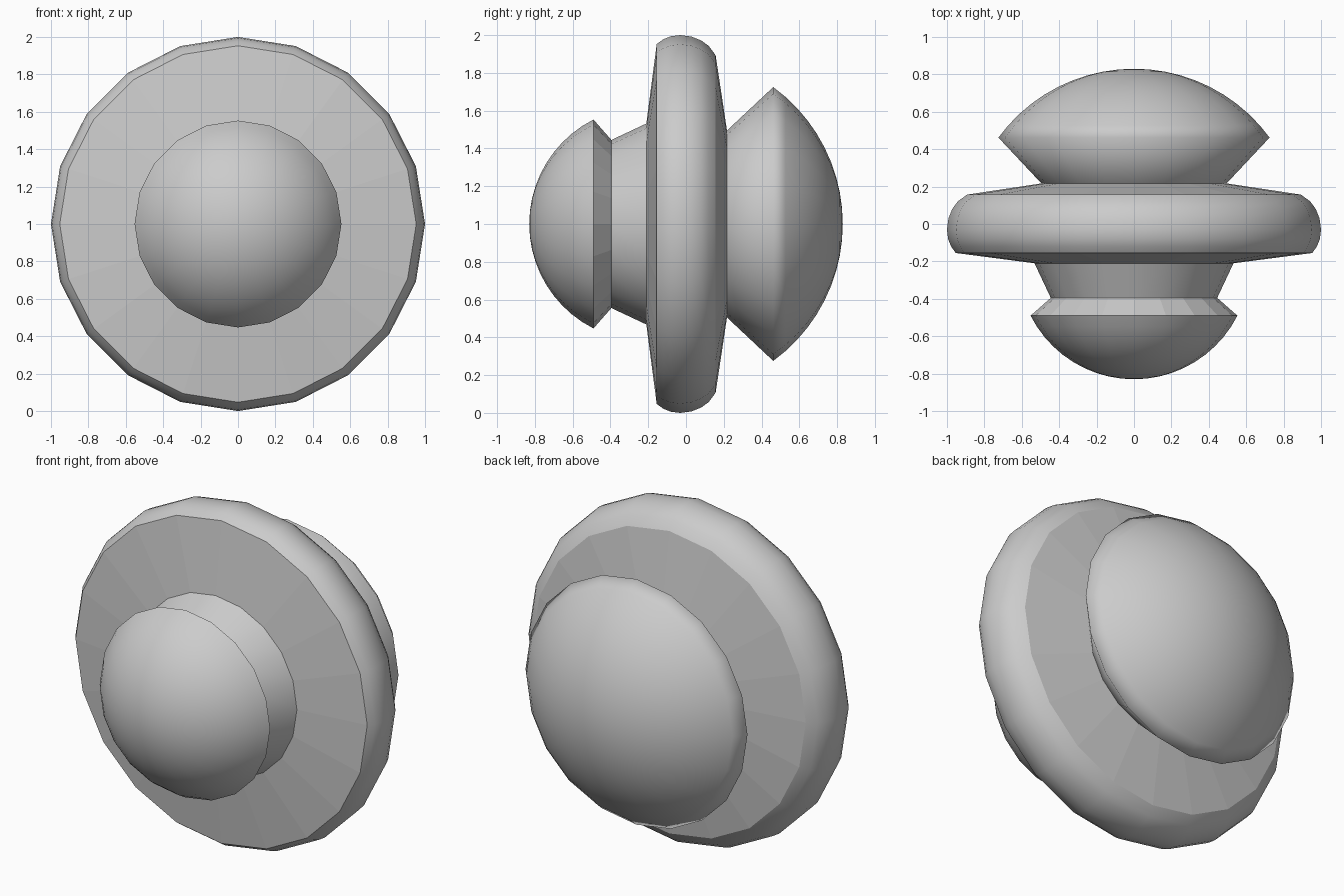
import bpy, bmesh
from math import sin, cos, pi, asin

if "Cube" in bpy.data.objects:
    bpy.data.objects.remove(bpy.data.objects["Cube"])

SIDES = 20


def lathe(name, profile, smooth=True):
    """Revolve (y, radius) points round the horizontal axis at z = 1."""
    bm = bmesh.new()
    rings = []
    for y, r in profile:
        if r < 1e-5:
            rings.append([bm.verts.new((0, y, 1))] * SIDES)
        else:
            rings.append([bm.verts.new((r * sin(2 * pi * i / SIDES), y,
                                        1 + r * cos(2 * pi * i / SIDES)))
                          for i in range(SIDES)])
    for a, b in zip(rings, rings[1:]):
        for i in range(SIDES):
            j = (i + 1) % SIDES
            corners = list(dict.fromkeys((a[i], b[i], b[j], a[j])))
            bm.faces.new(corners).smooth = smooth
    # Profiles run front to back, so make the winding face away from the axis
    bm.normal_update()
    f = max(bm.faces, key=lambda f: f.calc_area())
    c = f.calc_center_median()
    mid = sum(p[0] for p in profile) / len(profile)
    away = f.normal.x * c.x + f.normal.z * (c.z - 1)
    if away < 0:
        bmesh.ops.reverse_faces(bm, faces=bm.faces[:])
    mesh = bpy.data.meshes.new(name)
    bm.to_mesh(mesh)
    bm.free()
    ob = bpy.data.objects.new(name, mesh)
    bpy.context.collection.objects.link(ob)
    return ob


def dome(y_base, radius, y_tip, steps=10):
    """Circular-arc profile from the base edge to the tip."""
    h = abs(y_tip - y_base)
    s = 1 if y_tip > y_base else -1
    big = (radius ** 2 + h ** 2) / (2 * h)
    top = asin(radius / big)
    return [(y_tip - s * big * (1 - cos(top * (1 - k / steps))),
             big * sin(top * (1 - k / steps))) for k in range(steps + 1)]


# Small front cap with its undercut and neck
lathe("front_cap", dome(-0.49, 0.553, -0.83)[::-1])
lathe("front_cap_undercut", [(-0.49, 0.553), (-0.395, 0.445)], False)
lathe("front_neck", [(-0.395, 0.445), (-0.21, 0.532)])

# Large disc: two shallow cones and a rounded rim
lathe("disc_front", [(-0.21, 0.532), (-0.155, 0.953)], False)
lathe("disc_rim", [(-0.155, 0.953), (-0.12, 0.978), (-0.08, 0.994), (-0.03, 1.0),
                   (0.03, 0.992), (0.08, 0.972), (0.12, 0.943), (0.157, 0.893)])
lathe("disc_back", [(0.157, 0.893), (0.217, 0.495)], False)

# Wide back cap, flared undercut shaded together with its dome
lathe("back_cap", [(0.217, 0.495)] + dome(0.462, 0.725, 0.83))
